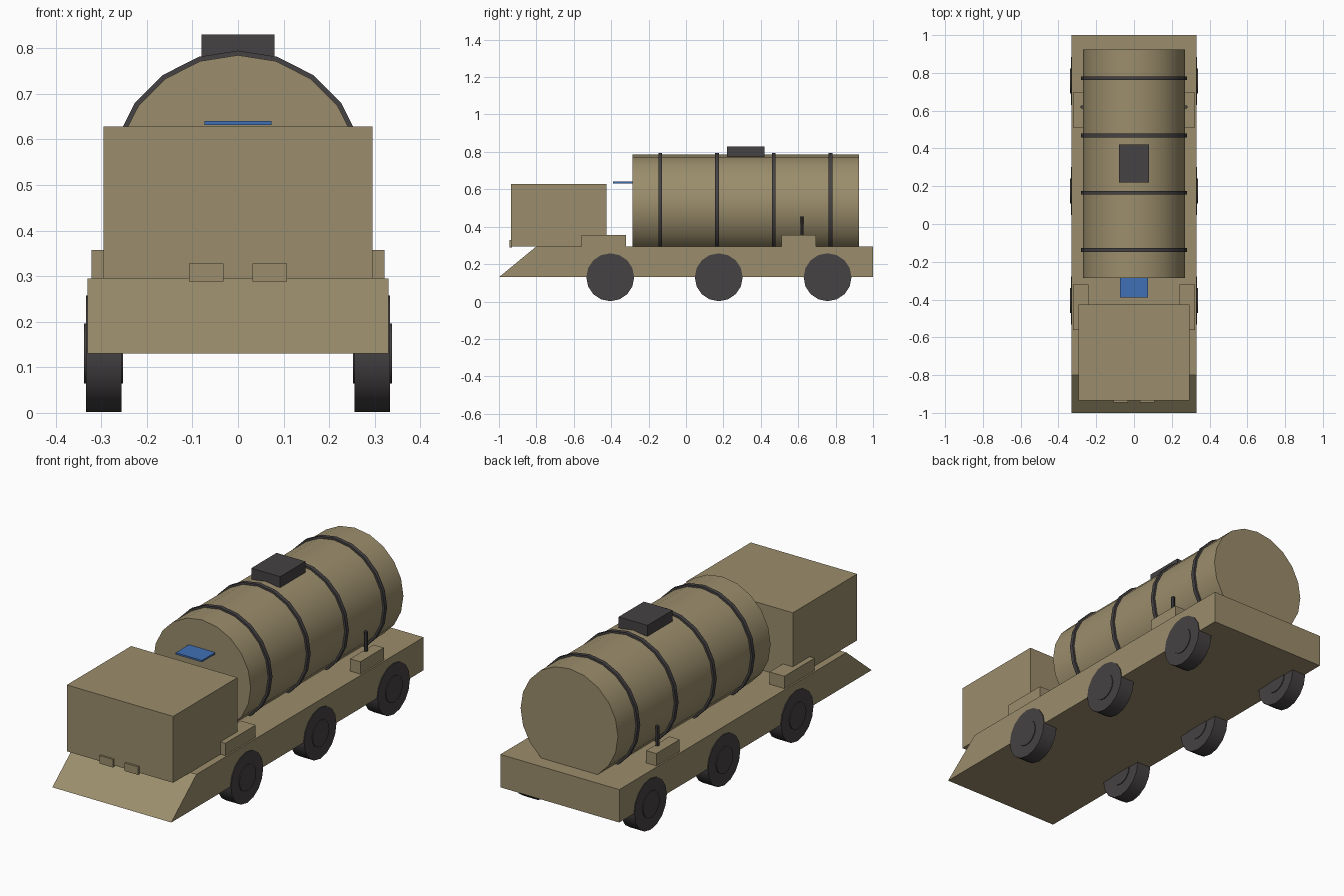
import bpy
import math

cube = bpy.data.objects.get("Cube")
if cube:
    bpy.data.objects.remove(cube, do_unlink=True)


def material(name, rgb):
    m = bpy.data.materials.new(name)
    m.use_nodes = True
    colour = (*rgb, 1)
    m.diffuse_color = colour
    m.node_tree.nodes["Principled BSDF"].inputs["Base Color"].default_value = colour
    return m


TAN = material("desert tan", (0.33, 0.27, 0.15))
DARK = material("dark grey", (0.06, 0.054, 0.057))
BLUE = material("blue", (0.05, 0.16, 0.46))


def box(name, mat, x, y, z):
    """Box from (min, max) ranges on each axis."""
    bpy.ops.mesh.primitive_cube_add(size=1, location=[sum(r) / 2 for r in (x, y, z)])
    ob = bpy.context.object
    ob.name = name
    ob.scale = [r[1] - r[0] for r in (x, y, z)]
    bpy.ops.object.transform_apply(location=False, rotation=False, scale=True)
    ob.data.materials.append(mat)
    return ob


def cylinder(name, mat, centre, radius, length, sides, axis="Z"):
    turn = {"X": (0, math.pi / 2, 0), "Y": (math.pi / 2, 0, 0), "Z": (0, 0, 0)}[axis]
    bpy.ops.mesh.primitive_cylinder_add(vertices=sides, radius=radius, depth=length,
                                        location=centre, rotation=turn)
    ob = bpy.context.object
    ob.name = name
    ob.data.materials.append(mat)
    bpy.ops.object.shade_smooth_by_angle(angle=math.radians(35))
    return ob


# Flat chassis with a sloping nose
W, LOW, DECK = 0.33, 0.13, 0.295
profile = [(-1, LOW), (1, LOW), (1, DECK), (-0.8, DECK)]
n = len(profile)
verts = [(x, y, z) for x in (-W, W) for y, z in profile]
faces = [tuple(reversed(range(n))), tuple(range(n, 2 * n))]
faces += [(i, (i + 1) % n, (i + 1) % n + n, i + n) for i in range(n)]
mesh = bpy.data.meshes.new("chassis")
mesh.from_pydata(verts, [], faces)
mesh.materials.append(TAN)
bpy.context.collection.objects.link(bpy.data.objects.new("chassis", mesh))

# Cab and the blue plate behind it
box("cab", TAN, (-0.295, 0.295), (-0.935, -0.425), (DECK, 0.628))
box("blue_plate", BLUE, (-0.073, 0.073), (-0.39, -0.28), (0.632, 0.641))

# Tank, its bands and its hatch
TANK_Z = 0.515
cylinder("tank", TAN, (0, 0.32, TANK_Z), 0.27, 1.21, 20, "Y")
for i in range(4):
    cylinder(f"tank_band_{i + 1}", DARK, (0, -0.137 + 0.303 * i, TANK_Z), 0.28, 0.02, 20, "Y")
box("hatch", DARK, (-0.08, 0.08), (0.22, 0.42), (0.775, 0.83))

# Parts on both sides
for side, s in (("left", 1), ("right", -1)):
    def span(a, b):
        return sorted((s * a, s * b))

    box(f"{side}_headlamp", TAN, span(0.032, 0.108), (-0.945, -0.93), (0.288, 0.328))
    box(f"{side}_front_locker", TAN, span(0.24, 0.322), (-0.56, -0.32), (DECK, 0.357))
    box(f"{side}_rear_locker", TAN, span(0.265, 0.322), (0.51, 0.695), (DECK, 0.357))
    cylinder(f"{side}_valve_rod", DARK, (s * 0.275, 0.62, 0.395), 0.009, 0.12, 8)
    for place, y in (("front", -0.405), ("middle", 0.175), ("rear", 0.757)):
        cylinder(f"{side}_{place}_wheel", DARK, (s * 0.295, y, 0.13), 0.128, 0.078, 16, "X")
        cylinder(f"{side}_{place}_hub", DARK, (s * 0.295, y, 0.13), 0.066, 0.086, 16, "X")
